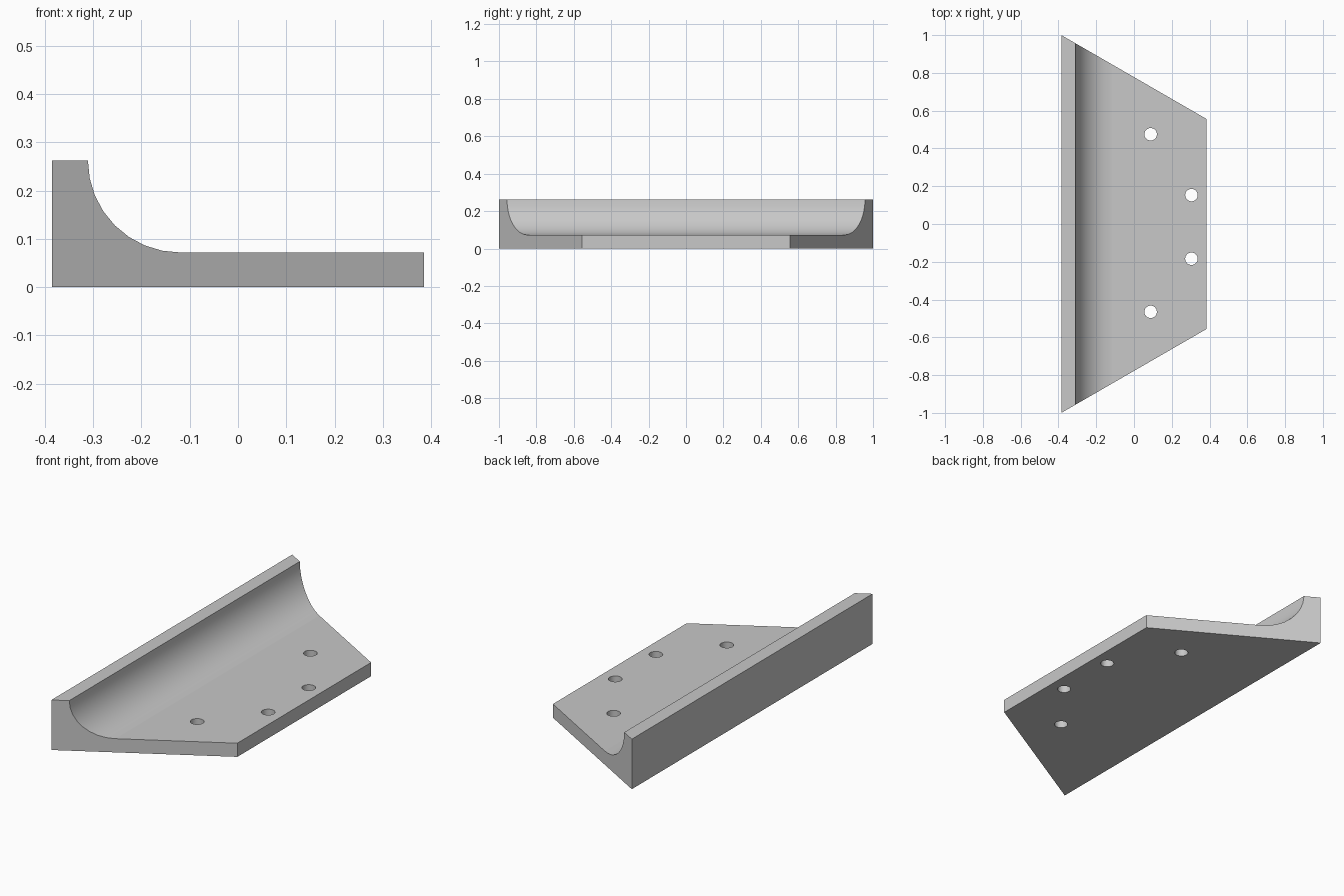
import bpy, bmesh, math

cube = bpy.data.objects.get("Cube")
if cube:
    bpy.data.objects.remove(cube, do_unlink=True)

HALF_W, HALF_L = 0.385, 1.0
PLATE_Z, WALL_Z, WALL_X = 0.072, 0.263, -0.311
RADIUS = WALL_Z - PLATE_Z
ARC_STEPS = 8
HOLES = [(0.088, 0.475), (0.088, -0.465), (0.304, 0.153), (0.304, -0.184)]
HOLE_RADIUS = 0.033

grey = bpy.data.materials.new("plain_grey")
grey.use_nodes = True
colour = (0.58, 0.58, 0.58, 1)
grey.diffuse_color = colour
grey.node_tree.nodes["Principled BSDF"].inputs["Base Color"].default_value = colour


def make_object(name, bm):
    bmesh.ops.recalc_face_normals(bm, faces=bm.faces)
    mesh = bpy.data.meshes.new(name)
    bm.to_mesh(mesh)
    bm.free()
    mesh.materials.append(grey)
    obj = bpy.data.objects.new(name, mesh)
    bpy.context.collection.objects.link(obj)
    return obj


# Bracket profile: flat plate, concave fillet, upright wall
profile = [(-HALF_W, 0), (HALF_W, 0), (HALF_W, PLATE_Z)]
for i in range(ARC_STEPS + 1):
    a = math.pi / 2 * i / ARC_STEPS
    profile.append((WALL_X + RADIUS * (1 - math.sin(a)),
                    WALL_Z - RADIUS * math.cos(a)))
profile.append((-HALF_W, WALL_Z))

# Sweep the profile between the two mitred ends, cut at 30 degrees
bm = bmesh.new()
ends = []
for side in (-1, 1):
    ends.append([bm.verts.new((x, side * (HALF_L - (x + HALF_W) * math.tan(math.pi / 6)), z))
                 for x, z in profile])
    bm.faces.new(ends[-1])
count = len(profile)
for i in range(count):
    j = (i + 1) % count
    face = bm.faces.new((ends[0][i], ends[0][j], ends[1][j], ends[1][i]))
    face.smooth = 3 <= i < 3 + ARC_STEPS
bracket = make_object("mitred_bracket", bm)

# Screw holes through the plate
bm = bmesh.new()
for x, y in HOLES:
    made = bmesh.ops.create_cone(bm, cap_ends=True, segments=32, radius1=HOLE_RADIUS,
                                 radius2=HOLE_RADIUS, depth=0.4)
    bmesh.ops.translate(bm, verts=made["verts"], vec=(x, y, 0))
for face in bm.faces:
    face.smooth = len(face.verts) == 4
cutter = make_object("hole_cutter", bm)
cutter.hide_render = True

cut = bracket.modifiers.new("screw_holes", "BOOLEAN")
cut.operation = "DIFFERENCE"
cut.solver = "EXACT"
cut.object = cutter

# Bake the cut and drop the helper
graph = bpy.context.evaluated_depsgraph_get()
baked = bpy.data.meshes.new_from_object(bracket.evaluated_get(graph))
bracket.modifiers.clear()
bracket.data = baked
bpy.data.objects.remove(cutter, do_unlink=True)
